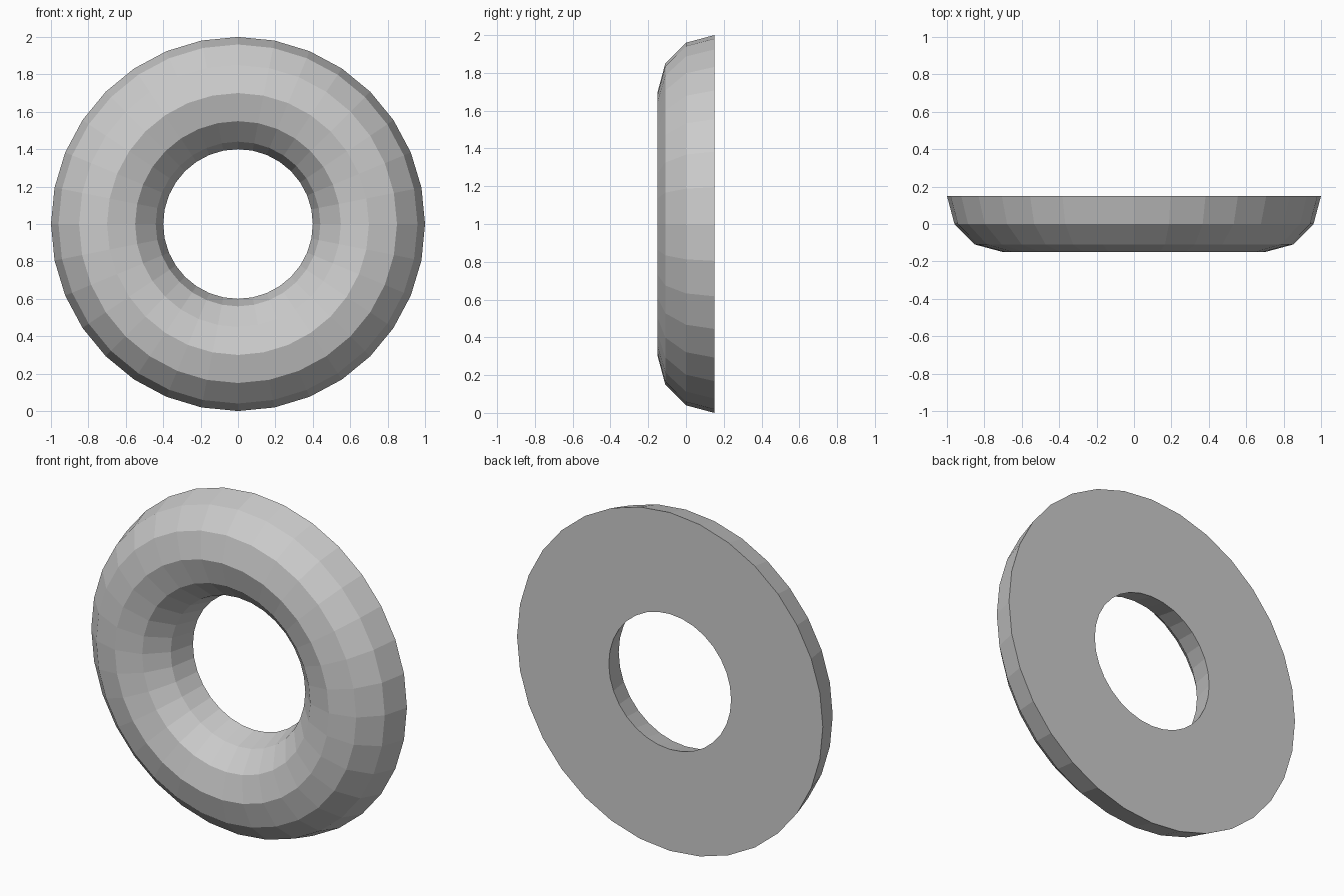
import bpy
import bmesh
from math import sin, cos, pi

cube = bpy.data.objects.get("Cube")
if cube:
    bpy.data.objects.remove(cube, do_unlink=True)

SIDES, ARC_STEPS = 32, 6
RING_RADIUS, TUBE_RADIUS = 0.7, 0.3

# Plain grey material
grey = bpy.data.materials.new("plain grey")
grey.use_nodes = True
colour = (0.6, 0.6, 0.6, 1)
grey.diffuse_color = colour
grey.node_tree.nodes["Principled BSDF"].inputs["Base Color"].default_value = colour

# Half-round cross-section swept around the y axis, flat at the back
bm = bmesh.new()
rings = []
for i in range(SIDES):
    turn = 2 * pi * i / SIDES
    ring = []
    for j in range(ARC_STEPS + 1):
        a = pi * j / ARC_STEPS
        r = RING_RADIUS + TUBE_RADIUS * cos(a)
        y = TUBE_RADIUS * (0.5 - sin(a))
        ring.append(bm.verts.new((r * sin(turn), y, 1 + r * cos(turn))))
    rings.append(ring)

# Faces join each section to the next, including the flat back
for a, b in zip(rings, rings[1:] + rings[:1]):
    for j in range(ARC_STEPS + 1):
        k = (j + 1) % (ARC_STEPS + 1)
        bm.faces.new((a[j], a[k], b[k], b[j]))
bmesh.ops.recalc_face_normals(bm, faces=bm.faces)

mesh = bpy.data.meshes.new("half_round_ring")
bm.to_mesh(mesh)
bm.free()
mesh.materials.append(grey)
ring_object = bpy.data.objects.new("half_round_ring", mesh)
bpy.context.collection.objects.link(ring_object)
